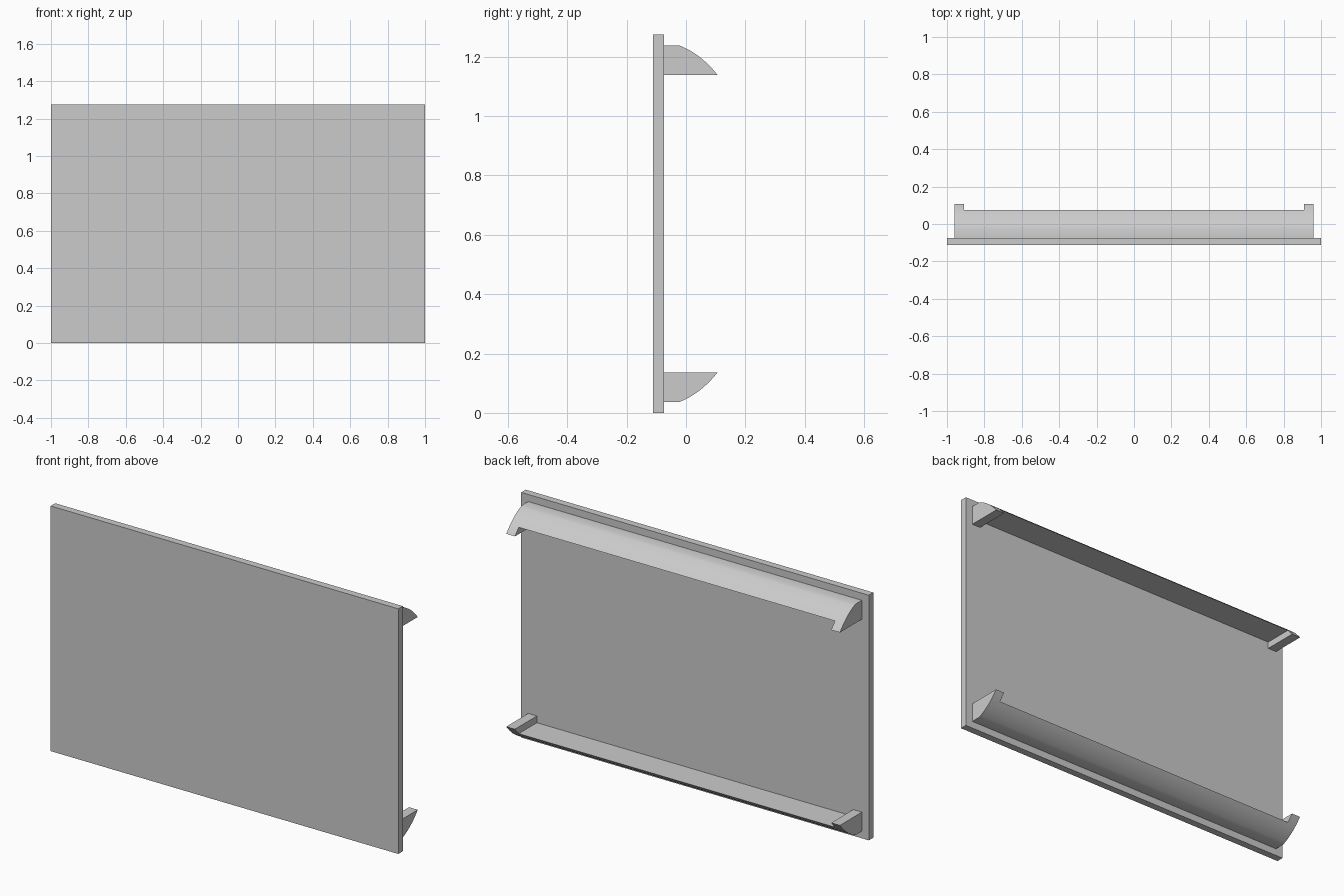
import bpy
import bmesh
import math
from mathutils import Vector

cube = bpy.data.objects.get("Cube")
if cube:
    bpy.data.objects.remove(cube, do_unlink=True)

HEIGHT = 1.275        # panel height
BACK = -0.074         # rear face of the panel
LIP = 1.139           # underside of the end tabs
STEP = 1.174          # underside of the rail between the tabs

grey = bpy.data.materials.new("plain grey")
grey.use_nodes = True
grey.diffuse_color = (0.6, 0.6, 0.6, 1)
grey.node_tree.nodes["Principled BSDF"].inputs["Base Color"].default_value = (0.6, 0.6, 0.6, 1)


def extrude_profile(name, profile, half_width):
    """Sweep a (y, z) outline along x, centred on x = 0."""
    bm = bmesh.new()
    face = bm.faces.new([bm.verts.new((-half_width, y, z)) for y, z in profile])
    swept = bmesh.ops.extrude_face_region(bm, geom=[face])["geom"]
    verts = [v for v in swept if isinstance(v, bmesh.types.BMVert)]
    bmesh.ops.translate(bm, verts=verts, vec=(2 * half_width, 0, 0))
    bmesh.ops.recalc_face_normals(bm, faces=bm.faces)
    mesh = bpy.data.meshes.new(name)
    bm.to_mesh(mesh)
    bm.free()
    mesh.materials.append(grey)
    obj = bpy.data.objects.new(name, mesh)
    bpy.context.collection.objects.link(obj)
    return obj


def rectangle(y0, y1, z0, z1):
    return [(y0, z0), (y1, z0), (y1, z1), (y0, z1)]


def activate(obj):
    bpy.ops.object.select_all(action='DESELECT')
    obj.select_set(True)
    bpy.context.view_layer.objects.active = obj


# Flat front panel
extrude_profile("front_panel", rectangle(-0.111, BACK, 0, HEIGHT), 1.0)

# Rail outline: flat top, then a curve down to a pointed lip
start, pull, tip = Vector((-0.022, 1.238)), Vector((0.05, 1.21)), Vector((0.106, LIP))
steps = 12
curve = []
for i in range(steps + 1):
    t = i / steps
    curve.append(tuple(start * (1 - t) ** 2 + pull * 2 * t * (1 - t) + tip * t * t))
outline = [(BACK, LIP), (BACK, start.y)] + curve

# Upper rail and its upside-down twin, notched to leave a tab at each end
for name, flip in (("upper_rail", False), ("lower_rail", True)):
    def place(points):
        return [(y, HEIGHT - z if flip else z) for y, z in points]

    rail = extrude_profile(name, place(outline), 0.96)
    notch = extrude_profile("notch_cutter", place(rectangle(BACK - 0.05, 0.2, 1.0, STEP)), 0.91)
    notch.hide_render = True
    cut = rail.modifiers.new("notch", 'BOOLEAN')
    cut.operation = 'DIFFERENCE'
    cut.solver = 'EXACT'
    cut.object = notch
    activate(rail)
    bpy.ops.object.modifier_apply(modifier=cut.name)
    bpy.data.objects.remove(notch, do_unlink=True)
    bpy.ops.object.shade_smooth_by_angle(angle=math.radians(30))
